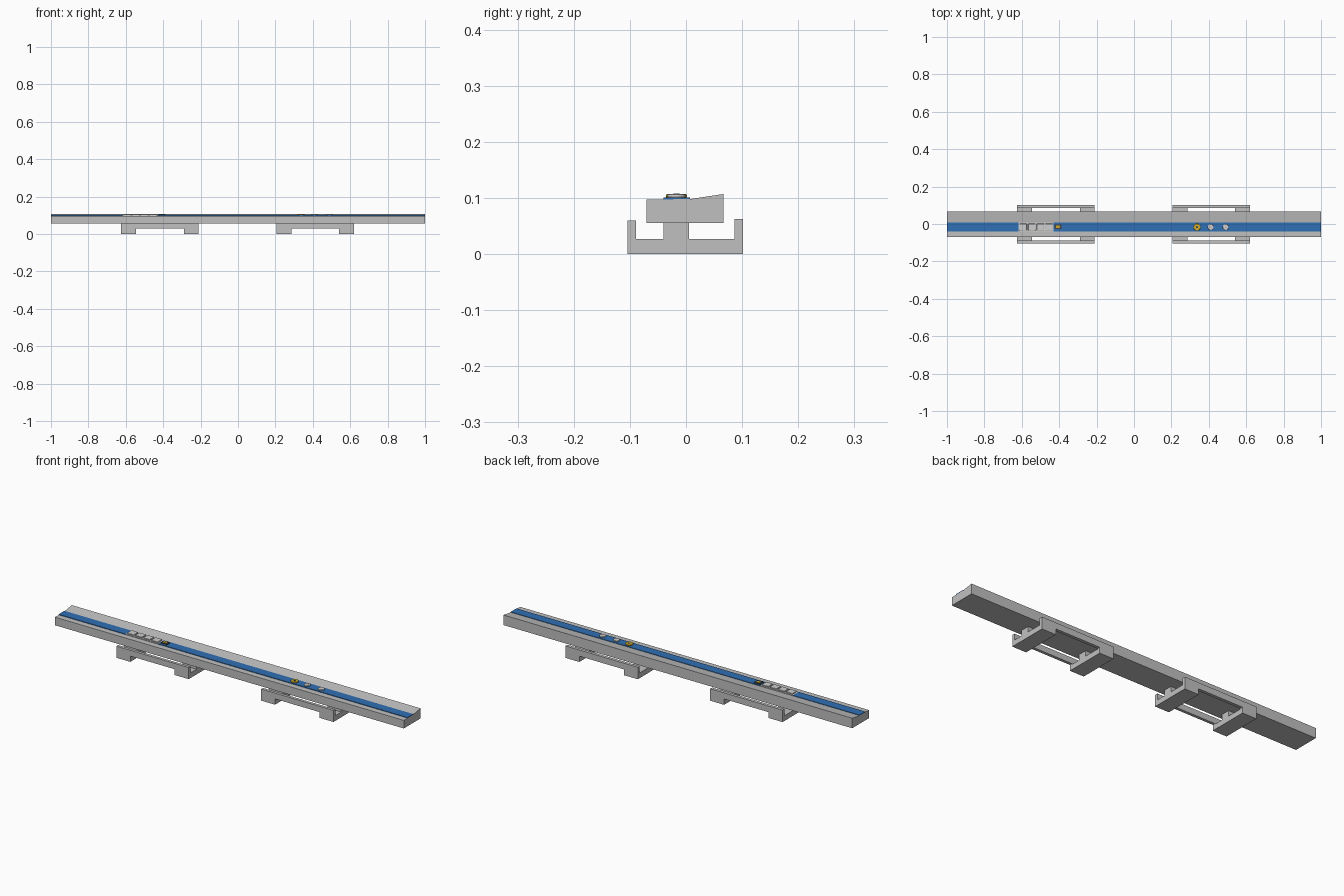
import bpy, bmesh

if "Cube" in bpy.data.objects:
    bpy.data.objects.remove(bpy.data.objects["Cube"], do_unlink=True)


def material(name, rgb):
    m = bpy.data.materials.new(name)
    m.use_nodes = True
    m.diffuse_color = (*rgb, 1)
    m.node_tree.nodes["Principled BSDF"].inputs["Base Color"].default_value = (*rgb, 1)
    return m


GREY = material("grey plastic", (0.53, 0.53, 0.53))
LIGHT = material("light grey", (0.62, 0.62, 0.62))
BLUE = material("blue", (0.03, 0.16, 0.46))
YELLOW = material("yellow", (0.62, 0.42, 0.03))
DARK = material("dark grey", (0.06, 0.06, 0.06))


def finish(name, bm, mat):
    bmesh.ops.recalc_face_normals(bm, faces=bm.faces)
    mesh = bpy.data.meshes.new(name)
    bm.to_mesh(mesh)
    bm.free()
    mesh.materials.append(mat)
    ob = bpy.data.objects.new(name, mesh)
    bpy.context.collection.objects.link(ob)
    return ob


def extrude_x(name, profile, x0, x1, mat):
    """Extrude a (y, z) outline along x."""
    bm = bmesh.new()
    face = bm.faces.new([bm.verts.new((x0, y, z)) for y, z in profile])
    new = bmesh.ops.extrude_face_region(bm, geom=[face])["geom"]
    verts = [v for v in new if isinstance(v, bmesh.types.BMVert)]
    bmesh.ops.translate(bm, verts=verts, vec=(x1 - x0, 0, 0))
    return finish(name, bm, mat)


def box(name, x0, x1, y0, y1, z0, z1, mat, bevel=0):
    ob = extrude_x(name, [(y0, z0), (y1, z0), (y1, z1), (y0, z1)], x0, x1, mat)
    if bevel:
        mod = ob.modifiers.new("bevel", "BEVEL")
        mod.width = bevel
        mod.segments = 2
    return ob


def disc(name, x, y, r, z0, z1, mat, bevel=0.003):
    bm = bmesh.new()
    bmesh.ops.create_cone(bm, cap_ends=True, segments=24, radius1=r, radius2=r, depth=z1 - z0)
    bmesh.ops.translate(bm, verts=bm.verts, vec=(x, y, (z0 + z1) / 2))
    ob = finish(name, bm, mat)
    if bevel:
        mod = ob.modifiers.new("bevel", "BEVEL")
        mod.width = bevel
        mod.segments = 2
    return ob


# Main bar with a raised sloping rear half
extrude_x("bar", [(-0.07, 0.055), (0.067, 0.055), (0.067, 0.107), (0.008, 0.098), (-0.07, 0.097)],
          -1, 1, GREY)

# Inlaid strip with a light section
for name, x0, x1, mat in (("strip_right", -1, -0.618, BLUE), ("strip_light", -0.618, -0.43, LIGHT),
                          ("strip_left", -0.43, 1, BLUE)):
    box(name, x0, x1, -0.04, 0.007, 0.096, 0.1005, mat)

# Keys on the light section
for i in range(4):
    x = -0.612 + i * 0.046
    box(f"key_{i + 1}", x, x + 0.039, -0.035, 0.002, 0.1, 0.107, LIGHT, 0.003)

# Small switch beside the keys
box("switch_base", -0.424, -0.388, -0.028, -0.002, 0.1, 0.104, DARK)
box("switch_cap", -0.416, -0.396, -0.022, -0.008, 0.104, 0.1055, YELLOW)

# Round buttons
for name, x, r, mat in (("yellow_button", 0.337, 0.019, YELLOW), ("first_button", 0.41, 0.016, LIGHT),
                        ("second_button", 0.49, 0.016, LIGHT)):
    disc(name, x, -0.017, r, 0.1, 0.107, mat)
    disc(name + "_mark", x, -0.017, r * 0.3, 0.107, 0.1075, DARK if mat == YELLOW else GREY, 0)

# Two mounting brackets, each with end feet, posts and side rails
for side, x0 in (("right", -0.625), ("left", 0.205)):
    x1 = x0 + 0.415
    for end, a, b in (("outer", x0, x0 + 0.08), ("inner", x1 - 0.08, x1)):
        box(f"{side}_{end}_foot", a, b, -0.104, 0.102, 0, 0.027, GREY)
        box(f"{side}_{end}_post", a, b, -0.04, 0.005, 0.027, 0.055, GREY)
        box(f"{side}_{end}_front_wall", a, b, -0.104, -0.089, 0.027, 0.06, GREY)
        box(f"{side}_{end}_rear_wall", a, b, 0.086, 0.102, 0.027, 0.062, GREY)
    box(f"{side}_front_rail", x0 + 0.08, x1 - 0.08, -0.104, -0.089, 0.03, 0.06, GREY)
    box(f"{side}_rear_rail", x0 + 0.08, x1 - 0.08, 0.086, 0.102, 0.03, 0.062, GREY)
